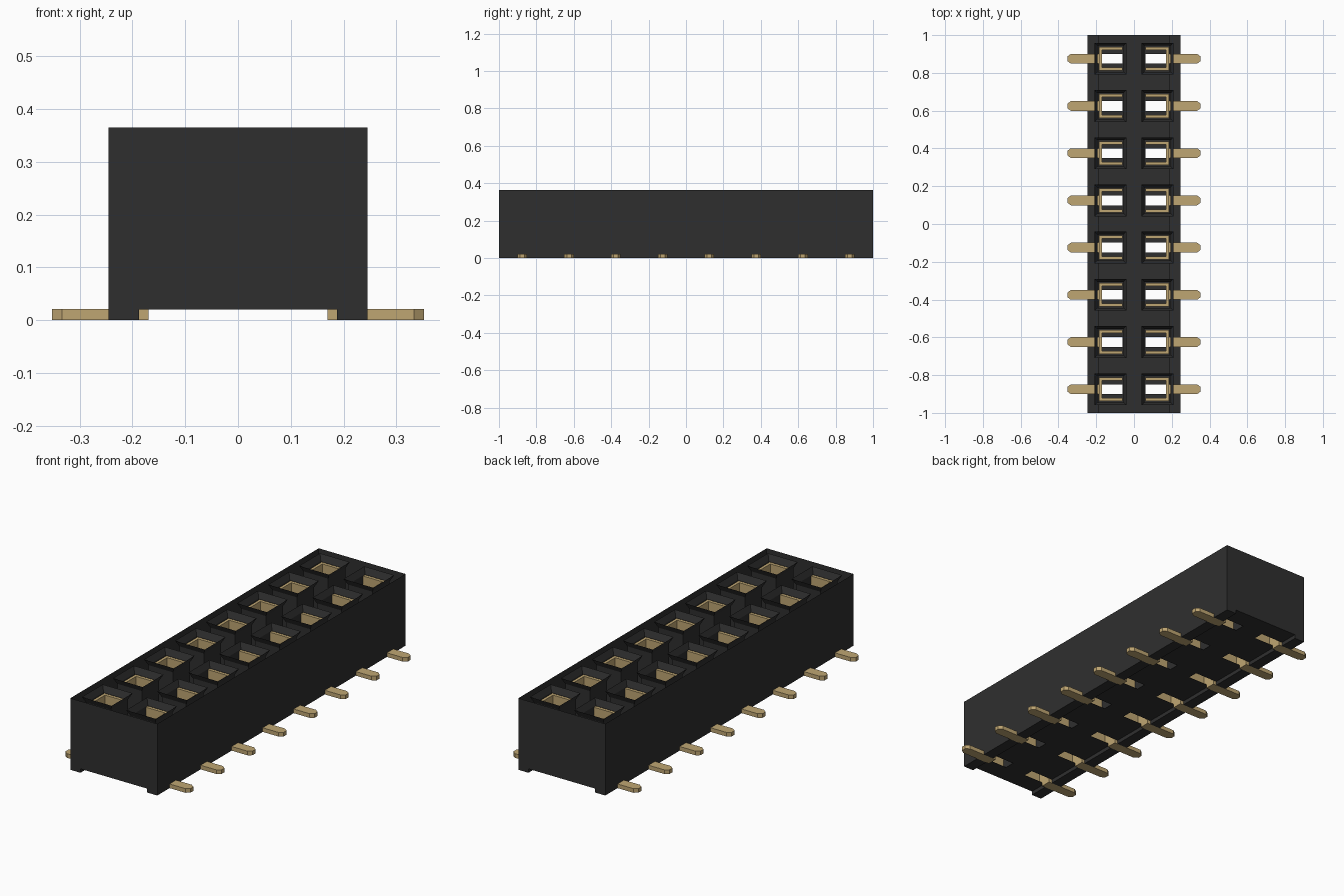
import bpy, bmesh

cube = bpy.data.objects.get("Cube")
if cube:
    bpy.data.objects.remove(cube, do_unlink=True)


def material(name, rgb):
    m = bpy.data.materials.new(name)
    m.use_nodes = True
    m.diffuse_color = (*rgb, 1)
    b = m.node_tree.nodes["Principled BSDF"]
    b.inputs["Base Color"].default_value = (*rgb, 1)
    b.inputs["Roughness"].default_value = 0.6
    return m


BLACK = material("black plastic", (0.028, 0.028, 0.028))
GOLD = material("gold metal", (0.52, 0.38, 0.17))

W, L, H = 0.245, 1.0, 0.365      # housing half width, half length, height
RAIL, FLOOR = 0.188, 0.02        # inner edge of the foot rails, floor height
PIN = 0.026                      # pin half width
CX = 0.125                       # centre of each row
ROWS = [-0.875 + 0.25 * i for i in range(8)]


def finish(name, bm, mat):
    bmesh.ops.remove_doubles(bm, verts=bm.verts, dist=1e-5)
    bmesh.ops.recalc_face_normals(bm, faces=bm.faces)
    me = bpy.data.meshes.new(name)
    bm.to_mesh(me)
    bm.free()
    me.materials.append(mat)
    ob = bpy.data.objects.new(name, me)
    bpy.context.collection.objects.link(ob)
    return ob


def face(bm, pts):
    return bm.faces.new([bm.verts.new(p) for p in pts])


def prism(bm, outline, z0, z1):
    """Extrude a flat outline between two heights."""
    f = face(bm, [(x, y, z0) for x, y in outline])
    r = bmesh.ops.extrude_face_region(bm, geom=[f])
    verts = [v for v in r["geom"] if isinstance(v, bmesh.types.BMVert)]
    bmesh.ops.translate(bm, verts=verts, vec=(0, 0, z1 - z0))


def near_pin(y):
    return any(abs(y - r) < PIN for r in ROWS)


# Breakpoints along the length, at both sides of every pin
ys = [-L] + [r + s * PIN for r in ROWS for s in (-1, 1)] + [L]

# Housing shell: open-topped outer walls, end profiles stepped by the rails
bm = bmesh.new()
for s in (-1, 1):
    face(bm, [(s * W, -L, 0), (s * W, L, 0), (s * W, L, H), (s * W, -L, H)])
    face(bm, [(x, s * L, z) for x, z in (
        (-W, 0), (-RAIL, 0), (-RAIL, FLOOR), (RAIL, FLOOR),
        (RAIL, 0), (W, 0), (W, H), (-W, H))])
    # Foot rails, notched for the pins
    for y0, y1 in zip(ys, ys[1:]):
        if not near_pin((y0 + y1) / 2):
            a, b = s * RAIL, s * W
            face(bm, [(a, y0, 0), (b, y0, 0), (b, y1, 0), (a, y1, 0)])
            face(bm, [(a, y0, 0), (a, y1, 0), (a, y1, FLOOR), (a, y0, FLOOR)])
finish("housing_shell", bm, BLACK)

# Floor with a slot under every contact
bm = bmesh.new()
xs = [-RAIL, -0.06, 0.06, RAIL]
for x0, x1 in zip(xs, xs[1:]):
    for y0, y1 in zip(ys, ys[1:]):
        if abs(x0 + x1) > 0.1 and near_pin((y0 + y1) / 2):
            continue
        face(bm, [(x0, y0, FLOOR), (x1, y0, FLOOR), (x1, y1, FLOOR), (x0, y1, FLOOR)])
finish("housing_floor", bm, BLACK)

# Sockets: square tubes with a flared mouth
bm = bmesh.new()
for s in (-1, 1):
    for r in ROWS:
        loops = [[(s * CX + i * h, r + j * h, z)
                  for i, j in ((-1, -1), (1, -1), (1, 1), (-1, 1))]
                 for h, z in ((0.084, H), (0.069, H - 0.03), (0.069, FLOOR))]
        for a, b in zip(loops, loops[1:]):
            for k in range(4):
                n = (k + 1) % 4
                face(bm, [a[k], a[n], b[n], b[k]])
finish("sockets", bm, BLACK)

# Contacts: C-shaped sleeves open towards the centre line
C_PROFILE = [(0.06, -0.063), (0.185, -0.063), (0.185, 0.063), (0.06, 0.063),
             (0.06, 0.047), (0.17, 0.047), (0.17, -0.047), (0.06, -0.047)]
# Pins: flat feet with tapered tips
PIN_PROFILE = [(0.17, -PIN), (0.334, -PIN), (0.353, -0.012),
               (0.353, 0.012), (0.334, PIN), (0.17, PIN)]
for name, outline, z0, z1 in (("contacts", C_PROFILE, FLOOR + 0.001, H - 0.03),
                              ("pins", PIN_PROFILE, 0.0, FLOOR + 0.001)):
    bm = bmesh.new()
    for s in (-1, 1):
        for r in ROWS:
            prism(bm, [(s * x, r + y) for x, y in outline], z0, z1)
    finish(name, bm, GOLD)
